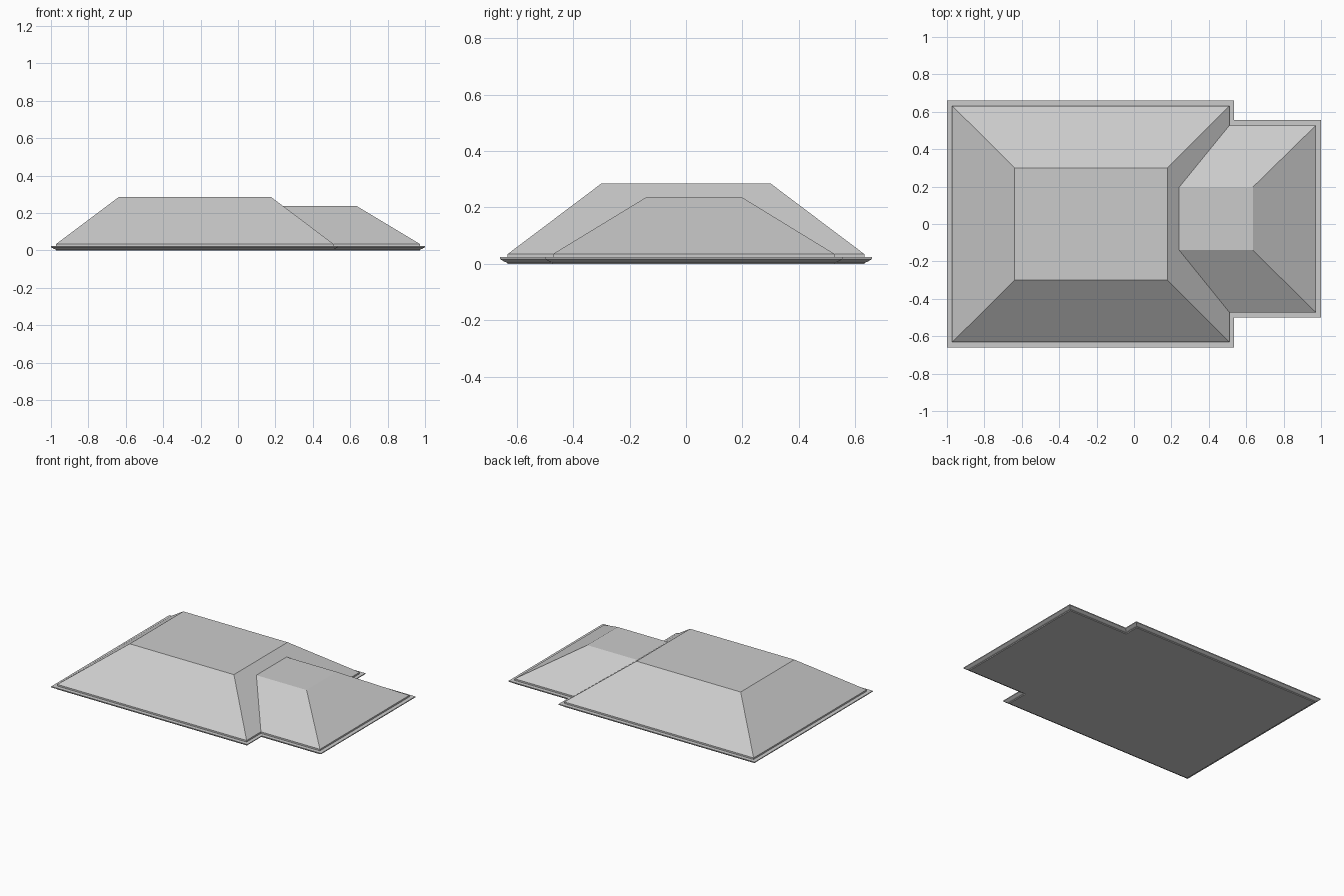
import bpy
from math import copysign

if "Cube" in bpy.data.objects:
    bpy.data.objects.remove(bpy.data.objects["Cube"])


def make(name, verts, faces):
    mesh = bpy.data.meshes.new(name)
    mesh.from_pydata(verts, [], faces)
    mesh.update()
    obj = bpy.data.objects.new(name, mesh)
    bpy.context.collection.objects.link(obj)
    return obj


def loft(name, rings, skip=None, bottom=True):
    """Join stacked rings of points with quads; cap the ends; skip one side."""
    n = len(rings[0])
    verts = [p for ring in rings for p in ring]
    faces = [(r * n + i, r * n + (i + 1) % n, (r + 1) * n + (i + 1) % n, (r + 1) * n + i)
             for r in range(len(rings) - 1) for i in range(n) if i != skip]
    faces.append(tuple(range(len(verts) - n, len(verts))))
    if bottom:
        faces.append(tuple(reversed(range(n))))
    return make(name, verts, faces)


def rect(x0, x1, y0, y1, z):
    return [(x0, y0, z), (x1, y0, z), (x1, y1, z), (x0, y1, z)]


# Eave trim: T-shaped outline swept through a flared moulding profile
outline = [(-1, -.66), (.535, -.66), (.535, -.50), (1, -.50),
           (1, .555), (.535, .555), (.535, .66), (-1, .66)]
profile = [(.028, 0), (.025, .005), (.016, .008), (.003, .016), (0, .018), (0, .024)]
loft("eave_trim", [[(x - copysign(d, x), y - copysign(d, y), z) for x, y in outline]
                   for d, z in profile])

# Main hipped roof with a flat top and a short upright edge
EAVE, EDGE, MAIN_TOP, WING_TOP = .024, .035, .285, .237
loft("main_roof", [rect(-.972, .51, -.632, .632, EAVE),
                   rect(-.972, .51, -.632, .632, EDGE),
                   rect(-.638, .178, -.30, .30, MAIN_TOP)], bottom=False)

# Lower wing roof, open where it meets the main roof slope
valley = .51 - (.51 - .178) * (WING_TOP - EDGE) / (MAIN_TOP - EDGE)
loft("wing_roof", [rect(.51, .972, -.472, .527, EAVE),
                   rect(.51, .972, -.472, .527, EDGE),
                   rect(valley, .635, -.14, .197, WING_TOP)], skip=3, bottom=False)
